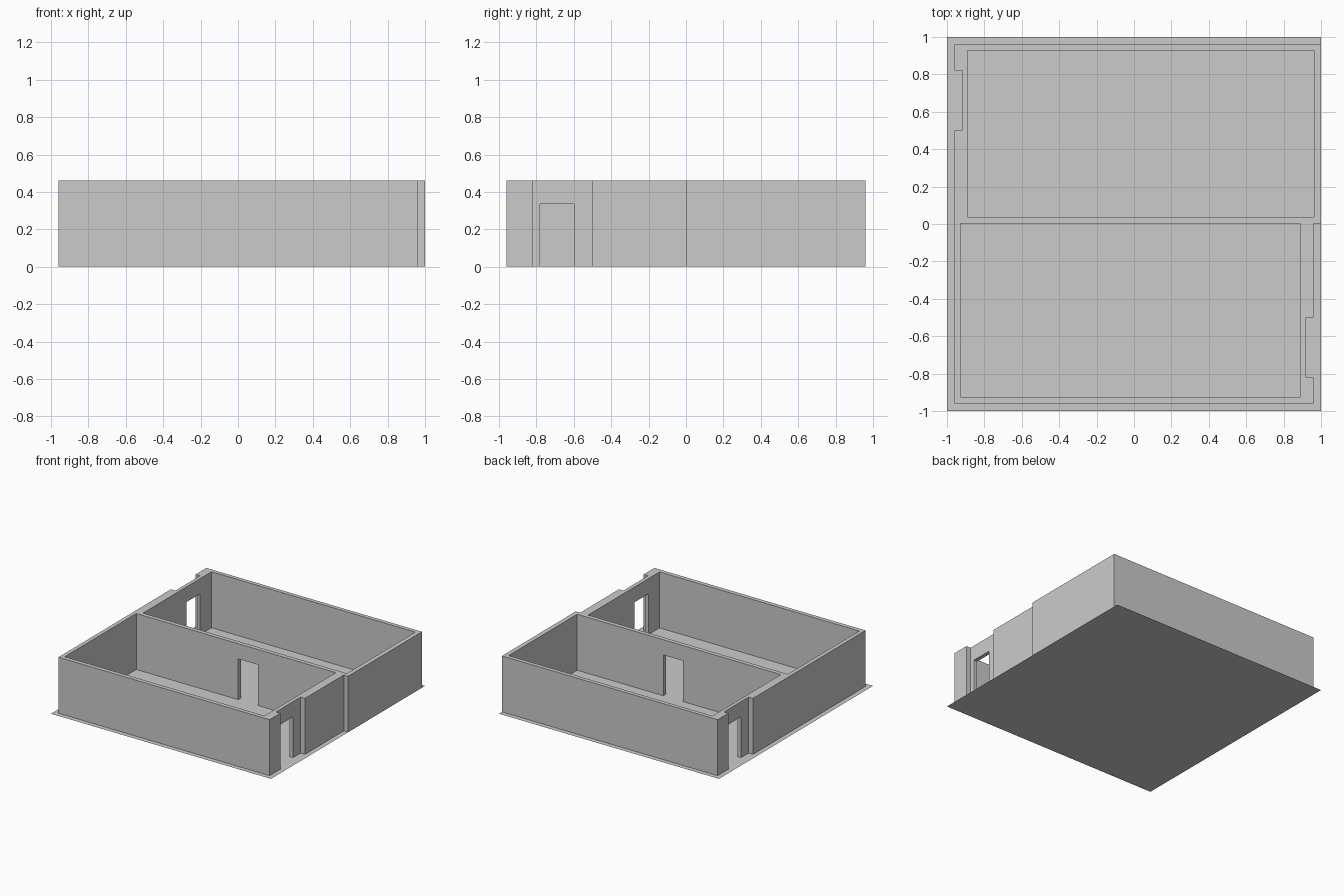
import bpy, bmesh

if "Cube" in bpy.data.objects:
    bpy.data.objects.remove(bpy.data.objects["Cube"])

HEIGHT, DOOR_HEIGHT = 0.46, 0.335


def prism(name, outline, z0, z1):
    """Extrude a flat outline from z0 up to z1."""
    bm = bmesh.new()
    face = bm.faces.new([bm.verts.new((x, y, z0)) for x, y in outline])
    if z1 > z0:
        new = bmesh.ops.extrude_face_region(bm, geom=[face], use_keep_orig=True)["geom"]
        bmesh.ops.translate(bm, vec=(0, 0, z1 - z0),
                            verts=[g for g in new if isinstance(g, bmesh.types.BMVert)])
        bmesh.ops.recalc_face_normals(bm, faces=bm.faces)
    mesh = bpy.data.meshes.new(name)
    bm.to_mesh(mesh)
    bm.free()
    obj = bpy.data.objects.new(name, mesh)
    bpy.context.collection.objects.link(obj)
    return obj


def rect(x0, x1, y0, y1):
    return [(x0, y0), (x1, y0), (x1, y1), (x0, y1)]


def cut(target, outline, top):
    """Remove a vertical block from the target, from below the floor to top."""
    cutter = prism("cutter", outline, -0.1, top)
    cutter.hide_render = True
    mod = target.modifiers.new("cut", "BOOLEAN")
    mod.operation, mod.solver, mod.object = "DIFFERENCE", "EXACT", cutter
    bpy.context.view_layer.objects.active = target
    bpy.ops.object.modifier_apply(modifier=mod.name)
    bpy.data.objects.remove(cutter)


# Floor sheet
prism("floor", rect(-1, 1, -1, 1), 0, 0)

# Wall block with the two door recesses and the step at the dividing wall
walls = prism("walls", [
    (-0.96, -0.96), (0.96, -0.96), (0.96, -0.82), (0.92, -0.82), (0.92, -0.5),
    (0.96, -0.5), (0.96, 0.003), (1.0, 0.003), (1.0, 0.96), (-0.96, 0.96),
    (-0.96, 0.82), (-0.92, 0.82), (-0.92, 0.5), (-0.96, 0.5)], 0, HEIGHT)

# Front and back rooms
cut(walls, rect(-0.927, 0.888, -0.925, 0.003), 1)
cut(walls, rect(-0.89, 0.963, 0.038, 0.927), 1)

# Doorways: right side, left side, dividing wall
cut(walls, rect(0.8, 1.1, -0.78, -0.6), DOOR_HEIGHT)
cut(walls, rect(-1.1, -0.8, 0.6, 0.78), DOOR_HEIGHT)
cut(walls, rect(0.0, 0.18, -0.1, 0.1), DOOR_HEIGHT)

# Drop the wall undersides that lie on the floor sheet
bm = bmesh.new()
bm.from_mesh(walls.data)
under = [f for f in bm.faces if all(abs(v.co.z) < 1e-4 for v in f.verts)]
bmesh.ops.delete(bm, geom=under, context="FACES")
bm.to_mesh(walls.data)
bm.free()
